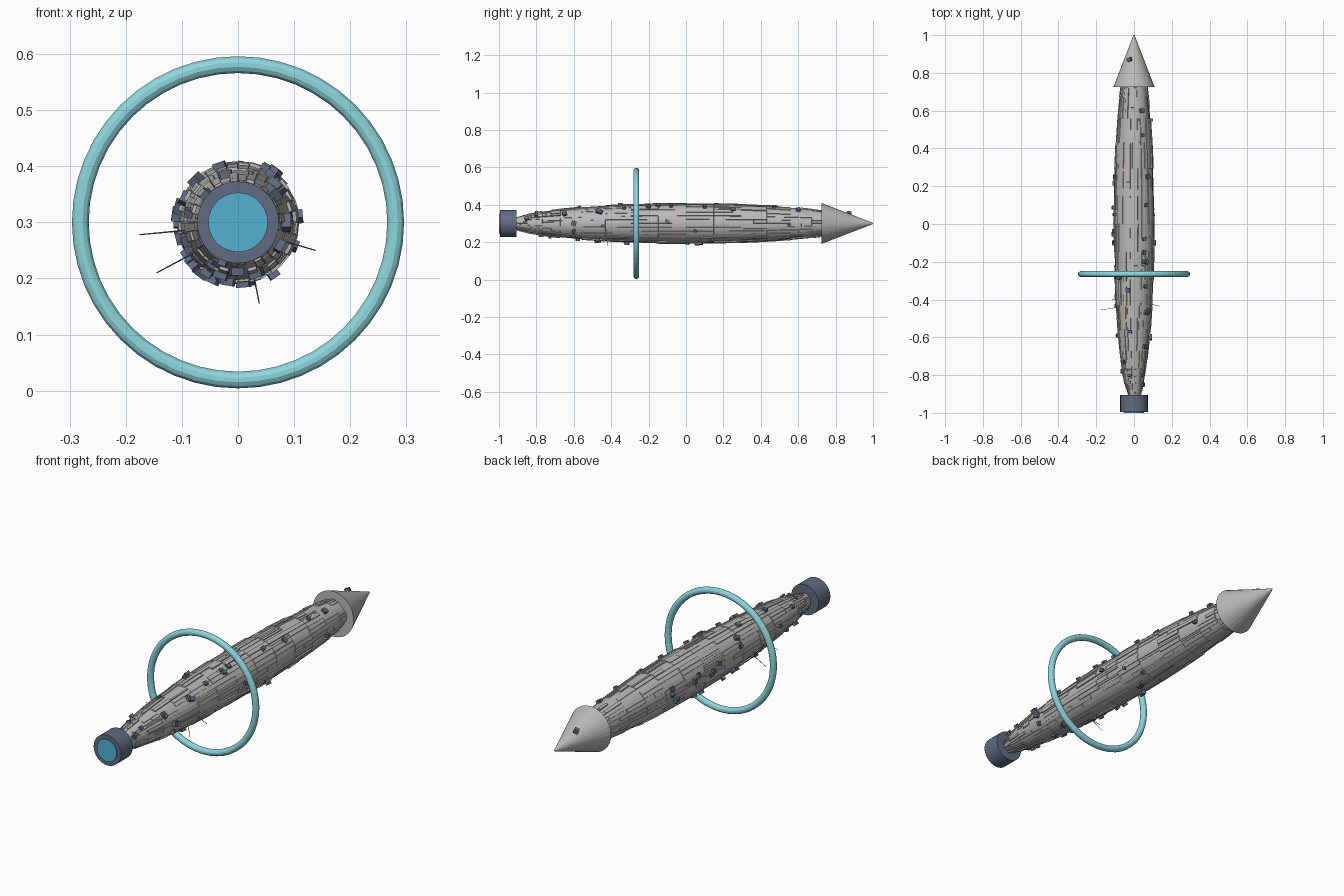
import bpy, bmesh, math, random
from mathutils import Matrix, Vector

random.seed(7)
if "Cube" in bpy.data.objects:
    bpy.data.objects.remove(bpy.data.objects["Cube"], do_unlink=True)

AXIS = 0.3            # height of the long axis
HULL_R, HULL_L = 0.104, 0.95
TO_Y = Matrix.Rotation(-math.pi / 2, 4, 'X')   # turns z onto +y


def material(name, colour):
    m = bpy.data.materials.new(name)
    m.use_nodes = True
    m.diffuse_color = (*colour, 1)
    m.node_tree.nodes["Principled BSDF"].inputs["Base Color"].default_value = (*colour, 1)
    return m


hull_grey = material("hull grey", (0.50, 0.49, 0.48))
slate = material("slate blue", (0.12, 0.15, 0.23))
ring_teal = material("ring teal", (0.27, 0.67, 0.72))
glow_blue = material("engine glow blue", (0.09, 0.45, 0.66))


def finish(bm, name, mat):
    mesh = bpy.data.meshes.new(name)
    bm.to_mesh(mesh)
    bm.free()
    mesh.materials.append(mat)
    ob = bpy.data.objects.new(name, mesh)
    bpy.context.collection.objects.link(ob)
    return ob


def cone(name, mat, y0, y1, r0, r1, sides=32):
    bm = bmesh.new()
    place = Matrix.Translation((0, (y0 + y1) / 2, AXIS)) @ TO_Y
    bmesh.ops.create_cone(bm, cap_ends=True, segments=sides, radius1=r0,
                          radius2=r1, depth=y1 - y0, matrix=place)
    return finish(bm, name, mat)


def hull_radius(y):
    return HULL_R * math.sqrt(max(0, 1 - (y / HULL_L) ** 2))


# Hull: stretched sphere with randomly raised panels
bm = bmesh.new()
shape = (Matrix.Translation((0, 0, AXIS))
         @ Matrix.Diagonal((HULL_R, HULL_L, HULL_R, 1)) @ TO_Y)
bmesh.ops.create_uvsphere(bm, u_segments=32, v_segments=20, radius=1, matrix=shape)
bmesh.ops.recalc_face_normals(bm, faces=bm.faces)

# Some cells are cut lengthwise or crosswise into smaller panels
for f in random.sample(list(bm.faces), 220):
    if len(f.verts) == 4:
        k = random.choice((0, 1))
        a, b = f.edges[k], f.edges[k + 2]
        ends = []
        for e in (a, b):
            ends.append(bmesh.utils.edge_split(e, e.verts[0], 0.5)[1])
        bmesh.utils.face_split(f, ends[0], ends[1])
panels = [f for f in bm.faces if abs(f.calc_center_median().y) < 0.88]
random.shuffle(panels)
for i, height in enumerate((0.002, 0.004, 0.006)):
    bmesh.ops.inset_individual(bm, faces=panels[i::5], thickness=0.0006,
                               depth=height, use_even_offset=True)
finish(bm, "hull", hull_grey)

# Nose cone, engine and exhaust
cone("nose_cone", hull_grey, 0.725, 1.0, 0.109, 0.003)
cone("engine_housing", slate, -0.995, -0.905, 0.073, 0.073)
cone("engine_glow", glow_blue, -1.0, -0.98, 0.053, 0.053)

# Ring around the hull
bm = bmesh.new()
centre = Vector((0, -0.265, AXIS))
profile = bmesh.ops.create_circle(bm, segments=12, radius=0.0155,
                                  matrix=Matrix.Translation(centre + Vector((0.281, 0, 0))))
bmesh.ops.rotate(bm, verts=bm.verts, cent=centre + Vector((0.281, 0, 0)),
                 matrix=Matrix.Rotation(math.pi / 12, 3, 'Z'))
bmesh.ops.spin(bm, geom=bm.verts[:] + bm.edges[:], cent=centre, axis=(0, 1, 0),
               angle=math.tau, steps=48, use_merge=True)
bmesh.ops.remove_doubles(bm, verts=bm.verts, dist=0.0005)
bmesh.ops.recalc_face_normals(bm, faces=bm.faces)
finish(bm, "ring", ring_teal)

# Small equipment boxes standing on the hull
side_spots = [(-.8, .04), (-.65, .055), (-.6, -.04), (-.6, 0), (-.47, .065),
              (-.47, -.085), (-.33, .08), (-.2, .09), (-.1, .01), (-.08, .09),
              (.05, -.04), (.14, -.085), (.47, .08), (.55, -.01), (.6, .07)]
top_spots = [(.04, .6), (-.1, .25), (.07, .25), (.06, .1), (-.1, .05),
             (-.1, -.1), (.05, -.15), (.06, -.2), (-.07, -.28), (-.03, -.35),
             (.07, -.46), (-.02, -.57), (-.08, -.59), (.06, -.65), (-.05, -.73),
             (-.02, -.8), (.04, -.85)]
spots = []
for y, dz in side_spots:
    spots.append((y, math.asin(max(-1, min(1, dz / hull_radius(y))))))
for x, y in top_spots:
    spots.append((y, math.acos(max(-1, min(1, x / hull_radius(y))))))
for _ in range(26):   # far side and belly
    spots.append((random.uniform(-0.85, 0.3), random.uniform(2.7, 5.0)))

bm = bmesh.new()


def add_box(y, angle, radius):
    size = [random.uniform(0.014, 0.026) for _ in range(3)]
    place = (Matrix.Translation((0, y, AXIS)) @ Matrix.Rotation(-angle, 4, 'Y')
             @ Matrix.Translation((radius, 0, 0))
             @ Matrix.Rotation(random.uniform(-0.5, 0.5), 4, 'X')
             @ Matrix.Diagonal((*size, 1)))
    bmesh.ops.create_cube(bm, size=1, matrix=place)


for y, angle in spots:
    add_box(y, angle, hull_radius(y) + 0.004)
add_box(0.87, 2.0, 0.058)   # box on the nose
finish(bm, "equipment_boxes", slate)

# Thin antennas
bm = bmesh.new()
for base, tip in (((-.08, -.44, .287), (-.175, -.455, .278)),
                  ((-.07, -.40, .25), (-.145, -.40, .21)),
                  ((.07, -.42, .27), (.138, -.435, .25)),
                  ((.025, -.42, .22), (.038, -.42, .155))):
    base, tip = Vector(base), Vector(tip)
    d = tip - base
    place = (Matrix.Translation((base + tip) / 2)
             @ d.to_track_quat('Z', 'Y').to_matrix().to_4x4())
    bmesh.ops.create_cone(bm, cap_ends=True, segments=6, radius1=0.0015,
                          radius2=0.001, depth=d.length, matrix=place)
finish(bm, "antennas", slate)
